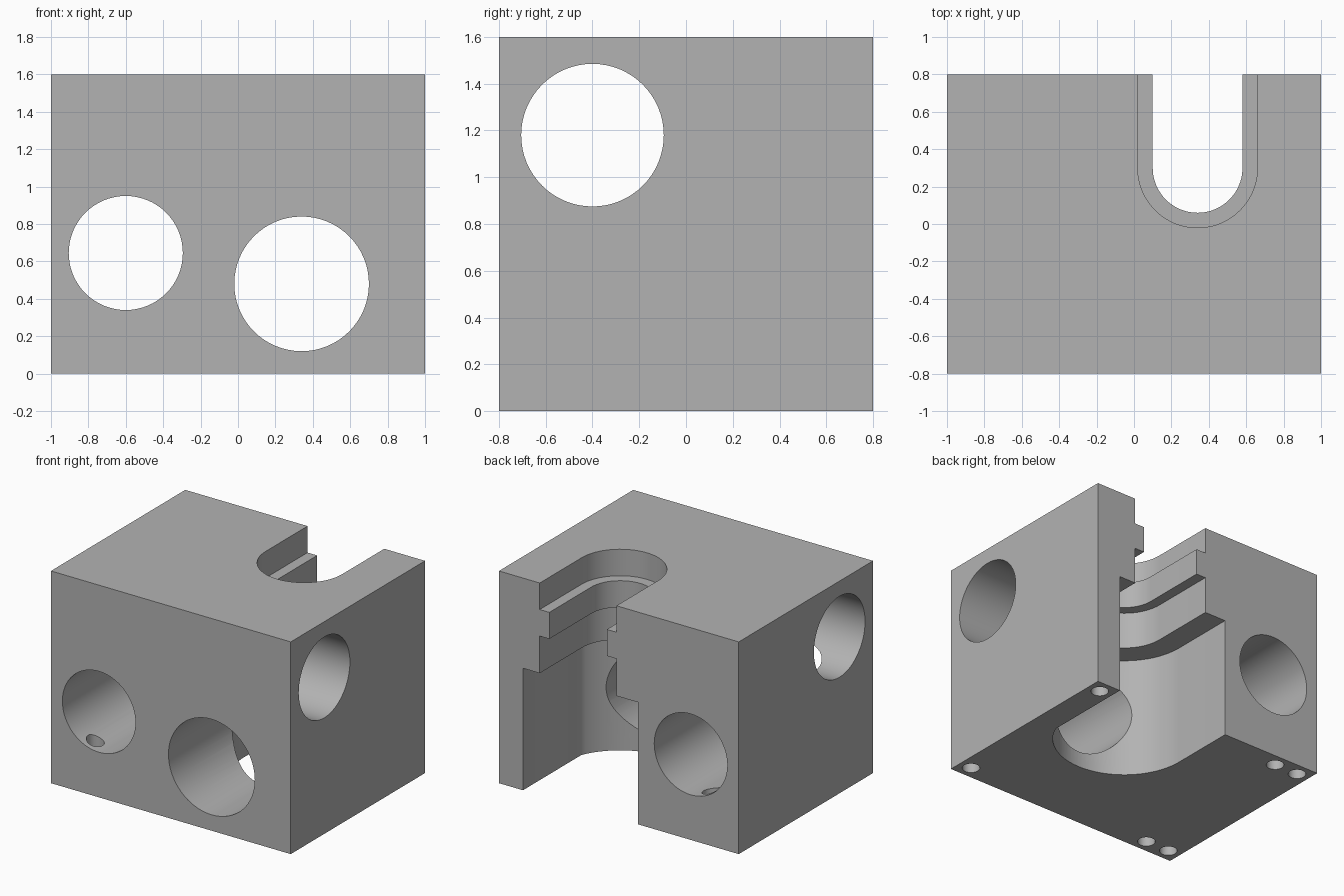
import bpy, bmesh, math
from mathutils import Matrix, Vector

old = bpy.data.objects.get("Cube")
if old:
    bpy.data.objects.remove(old, do_unlink=True)

grey = bpy.data.materials.new("plain grey")
grey.use_nodes = True
COLOR = (0.45, 0.45, 0.45, 1)
grey.diffuse_color = COLOR
grey.node_tree.nodes["Principled BSDF"].inputs["Base Color"].default_value = COLOR


def add_object(name, bm):
    bmesh.ops.recalc_face_normals(bm, faces=bm.faces)
    mesh = bpy.data.meshes.new(name)
    bm.to_mesh(mesh)
    bm.free()
    mesh.materials.append(grey)
    obj = bpy.data.objects.new(name, mesh)
    bpy.context.collection.objects.link(obj)
    return obj


def cut(block, bm):
    """Subtract a closed shape from the block."""
    cutter = add_object("cutter", bm)
    cutter.hide_render = True
    mod = block.modifiers.new("cut", 'BOOLEAN')
    mod.operation = 'DIFFERENCE'
    mod.solver = 'EXACT'
    mod.object = cutter
    bpy.context.view_layer.objects.active = block
    bpy.ops.object.modifier_apply(modifier=mod.name)
    bpy.data.objects.remove(cutter, do_unlink=True)


def cylinder(center, radius, length, axis='Z', sides=64):
    turn = {'X': Matrix.Rotation(math.pi / 2, 4, 'Y'),
            'Y': Matrix.Rotation(math.pi / 2, 4, 'X'),
            'Z': Matrix.Identity(4)}[axis]
    bm = bmesh.new()
    bmesh.ops.create_cone(bm, cap_ends=True, segments=sides, radius1=radius,
                          radius2=radius, depth=length,
                          matrix=Matrix.Translation(center) @ turn)
    return bm


SLOT_X, SLOT_Y = 0.34, 0.30


def slot(radius, low, high, reach=None):
    """Round-ended slot open at the back; reach trims its left wall."""
    reach = reach or radius
    start, steps = -math.acos(reach / radius), 40
    points = [(SLOT_X + reach, 1)]
    for i in range(steps + 1):
        a = start + (-math.pi - start) * i / steps
        points.append((SLOT_X + radius * math.cos(a), SLOT_Y + radius * math.sin(a)))
    points.append((SLOT_X - radius, 1))
    bm = bmesh.new()
    face = bm.faces.new([bm.verts.new((x, y, low)) for x, y in points])
    top = bmesh.ops.extrude_face_region(bm, geom=[face])
    verts = [g for g in top["geom"] if isinstance(g, bmesh.types.BMVert)]
    bmesh.ops.translate(bm, verts=verts, vec=Vector((0, 0, high - low)))
    return bm


# Solid block
bm = bmesh.new()
bmesh.ops.create_cube(bm, size=1, matrix=Matrix.Translation((0, 0, 0.8))
                      @ Matrix.Diagonal((2, 1.6, 1.6, 1)))
block = add_object("bored_block", bm)

# Stepped slot at the back
cut(block, slot(0.24, -0.1, 1.7))
cut(block, slot(0.32, -0.1, 1.2))
cut(block, slot(0.32, 1.4, 1.7))
cut(block, slot(0.5, -0.1, 0.92, reach=0.46))

# Large bores: guide rod, front opening and cross rod
cut(block, cylinder((-0.6, 0, 0.645), 0.305, 2, 'Y'))
cut(block, cylinder((SLOT_X, -0.4, 0.48), 0.36, 1.2, 'Y'))
cut(block, cylinder((0, -0.4, 1.18), 0.305, 2.4, 'X'))

# Screw holes in the underside
for x in (-0.9, -0.7, 0.9):
    for y in (-0.7, 0.7):
        cut(block, cylinder((x, y, 0.15), 0.062, 0.5, sides=32))

bpy.ops.object.select_all(action='DESELECT')
block.select_set(True)
bpy.context.view_layer.objects.active = block
bpy.ops.object.shade_smooth_by_angle(angle=math.radians(30))
